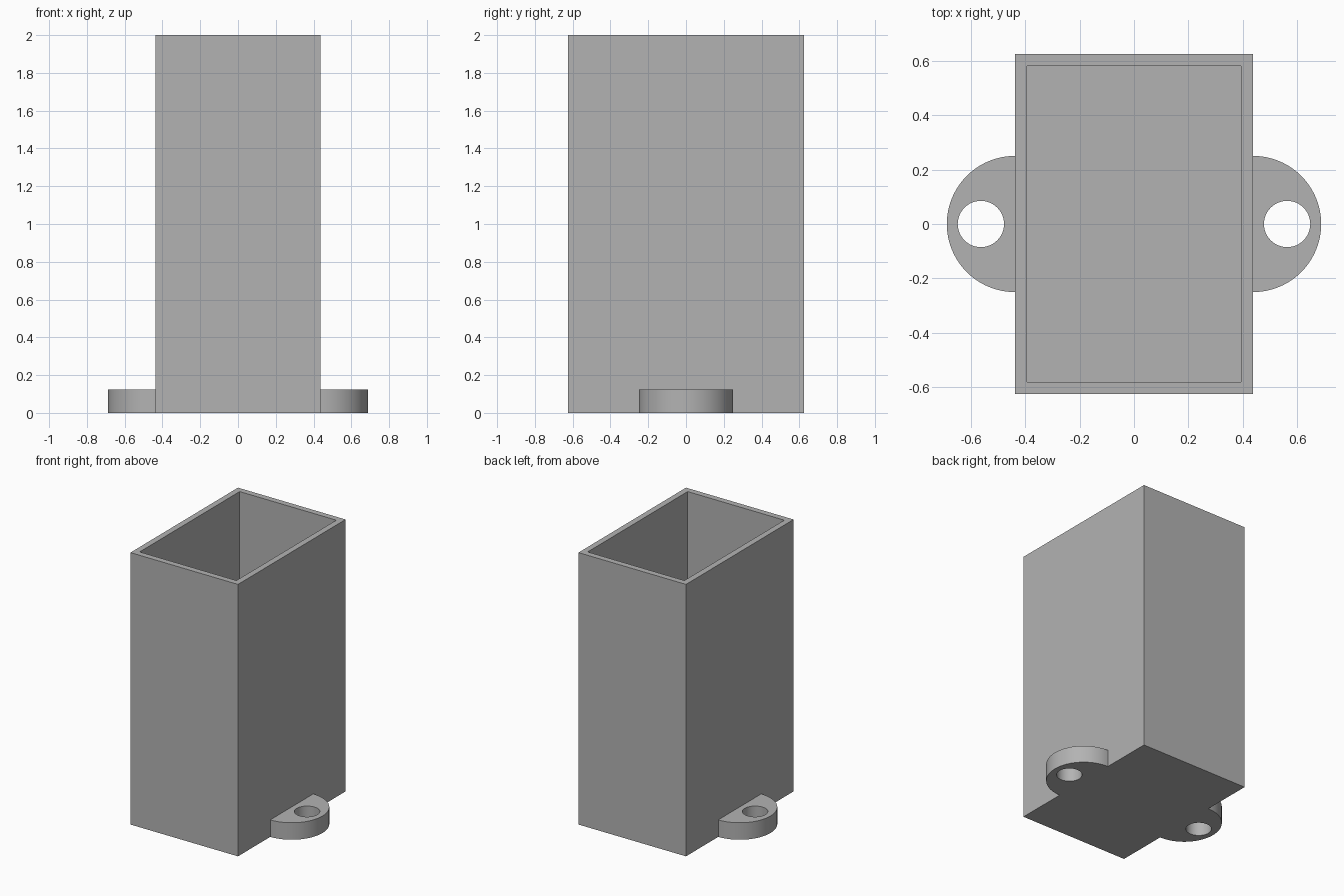
import bpy
import bmesh
from math import sin, cos, pi, radians

cube = bpy.data.objects.get("Cube")
if cube:
    bpy.data.objects.remove(cube, do_unlink=True)

WIDTH, DEPTH, HEIGHT, WALL = 0.875, 1.25, 2.0, 0.0625
TAB_RADIUS, TAB_HEIGHT = 0.25, 0.125
HOLE_RADIUS, HOLE_OFFSET = 0.085, 0.125

grey = bpy.data.materials.new("plain grey")
grey.use_nodes = True
color = (0.45, 0.45, 0.45, 1)
grey.diffuse_color = color
grey.node_tree.nodes["Principled BSDF"].inputs["Base Color"].default_value = color


def finish(bm, name):
    bmesh.ops.recalc_face_normals(bm, faces=bm.faces)
    mesh = bpy.data.meshes.new(name)
    bm.to_mesh(mesh)
    bm.free()
    mesh.materials.append(grey)
    obj = bpy.data.objects.new(name, mesh)
    bpy.context.collection.objects.link(obj)
    return obj


def add_loop(bm, points):
    verts = [bm.verts.new((x, y, 0)) for x, y in points]
    return [bm.edges.new((a, b)) for a, b in zip(verts, verts[1:] + verts[:1])]


# Open-topped box: inset the top face and push it down to the floor
bm = bmesh.new()
bmesh.ops.create_cube(bm, size=1)
for v in bm.verts:
    v.co.x *= WIDTH
    v.co.y *= DEPTH
    v.co.z = (v.co.z + 0.5) * HEIGHT
top = max(bm.faces, key=lambda f: f.calc_center_median().z)
bmesh.ops.inset_region(bm, faces=[top], thickness=WALL)
cavity = bmesh.ops.extrude_discrete_faces(bm, faces=[top])["faces"][0]
bmesh.ops.translate(bm, verts=cavity.verts, vec=(0, 0, WALL - HEIGHT))
finish(bm, "box_body")


# Half-round mounting tabs with a screw hole, one on each side
def mounting_tab(name, side):
    edge = WIDTH / 2
    arc = [(side * (edge + TAB_RADIUS * cos(a)), TAB_RADIUS * sin(a))
           for a in (pi * (i / 48 - 0.5) for i in range(49))]
    hole = [(side * (edge + HOLE_OFFSET + HOLE_RADIUS * cos(a)), HOLE_RADIUS * sin(a))
            for a in (2 * pi * i / 48 for i in range(48))]
    bm = bmesh.new()
    edges = add_loop(bm, arc) + add_loop(bm, hole)
    bmesh.ops.triangle_fill(bm, edges=edges, use_beauty=True)
    raised = bmesh.ops.extrude_face_region(bm, geom=bm.faces[:], use_keep_orig=True)["geom"]
    bmesh.ops.translate(bm, vec=(0, 0, TAB_HEIGHT),
                        verts=[g for g in raised if isinstance(g, bmesh.types.BMVert)])
    obj = finish(bm, name)
    bpy.ops.object.select_all(action="DESELECT")
    obj.select_set(True)
    bpy.context.view_layer.objects.active = obj
    bpy.ops.object.shade_smooth_by_angle(angle=radians(30))


mounting_tab("left_mounting_tab", 1)
mounting_tab("right_mounting_tab", -1)
